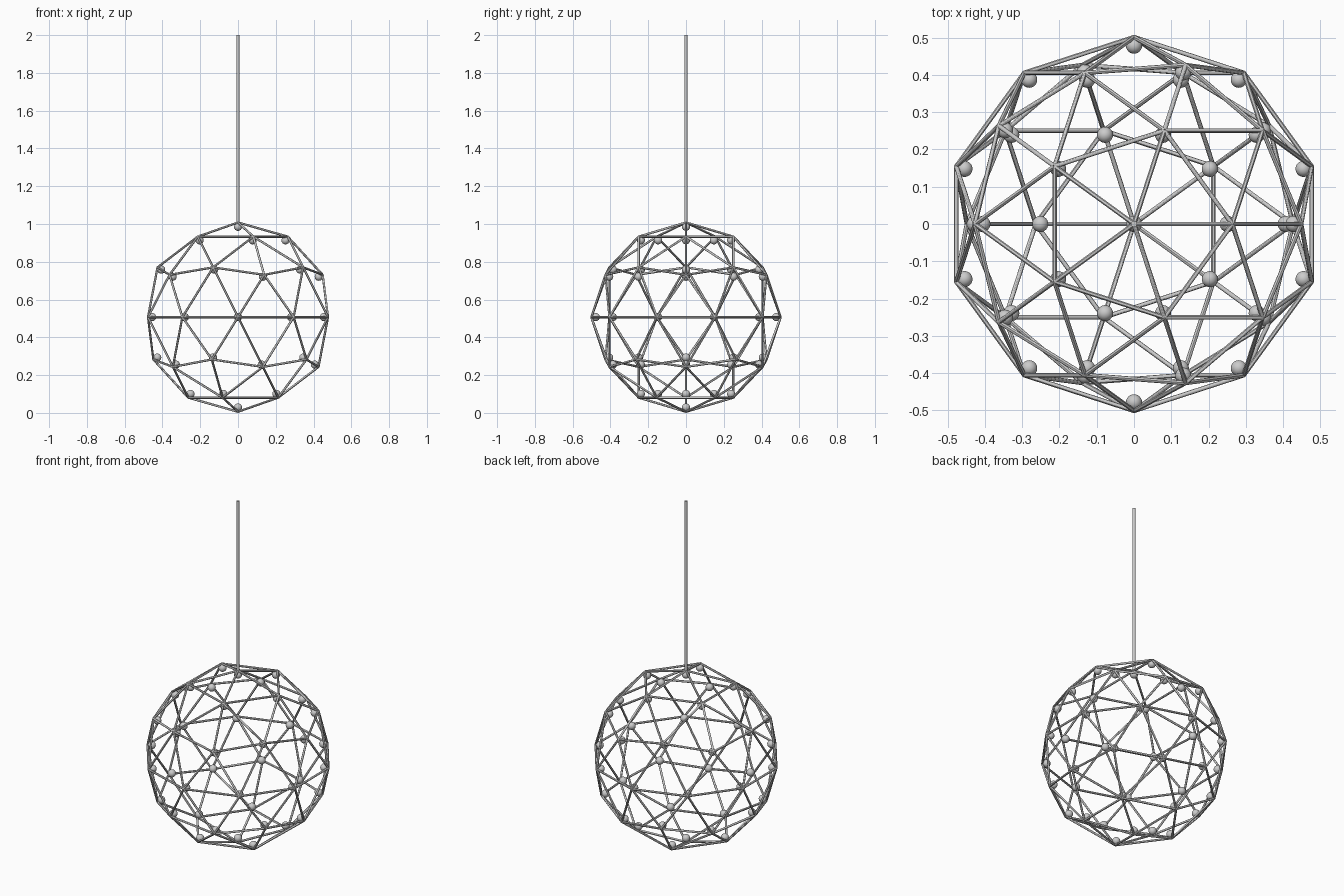
import bpy, bmesh
from mathutils import Vector, Matrix

if "Cube" in bpy.data.objects:
    bpy.data.objects.remove(bpy.data.objects["Cube"])

CENTRE = Vector((0, 0, 0.507))
FRAME_R, BULB_R = 0.501, 0.478


def finish(name, bm, angle_smooth=True):
    mesh = bpy.data.meshes.new(name)
    bm.to_mesh(mesh)
    bm.free()
    ob = bpy.data.objects.new(name, mesh)
    bpy.context.collection.objects.link(ob)
    if angle_smooth:
        bpy.ops.object.select_all(action='DESELECT')
        ob.select_set(True)
        bpy.context.view_layer.objects.active = ob
        bpy.ops.object.shade_smooth_by_angle()
    return ob


def rod(bm, a, b, radius, sides):
    d = b - a
    rot = d.to_track_quat('Z', 'Y').to_matrix().to_4x4()
    bmesh.ops.create_cone(bm, cap_ends=True, segments=sides, radius1=radius,
                          radius2=radius, depth=d.length,
                          matrix=Matrix.Translation((a + b) / 2) @ rot)


# Geodesic layout shared by struts and bulbs
geo = bmesh.new()
bmesh.ops.create_icosphere(geo, subdivisions=2, radius=1)
points = [v.co.normalized() for v in geo.verts]
edges = [tuple(v.co.normalized() for v in e.verts) for e in geo.edges]
geo.free()

# Strut cage
bm = bmesh.new()
for a, b in edges:
    rod(bm, CENTRE + a * FRAME_R, CENTRE + b * FRAME_R, 0.006, 12)
finish("cage_struts", bm)

# Small bulbs just inside every joint
bm = bmesh.new()
for p in points:
    bmesh.ops.create_uvsphere(bm, u_segments=24, v_segments=12, radius=0.0215,
                              matrix=Matrix.Translation(CENTRE + p * BULB_R))
finish("bulbs", bm)

# Hanging rod
bm = bmesh.new()
rod(bm, Vector((0, 0, 1.0)), Vector((0, 0, 2)), 0.008, 16)
finish("hanging_rod", bm)
